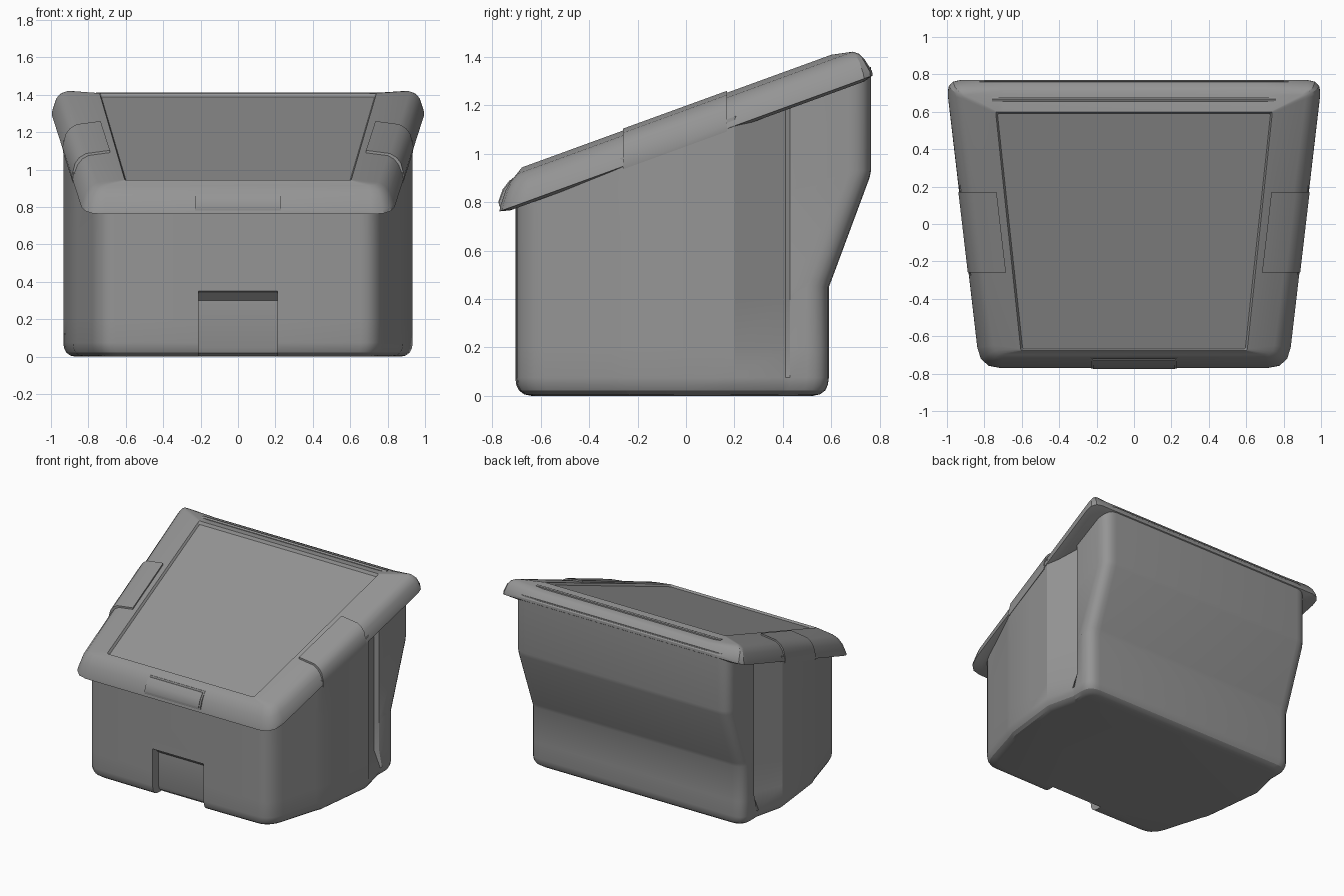
import bpy, bmesh, math
from mathutils import Vector

if "Cube" in bpy.data.objects:
    bpy.data.objects.remove(bpy.data.objects["Cube"])

SLOPE = 0.364                      # lid tilt
GREY = bpy.data.materials.new("dark_grey")
GREY.diffuse_color = (0.30, 0.30, 0.30, 1)
GREY.use_nodes = True
GREY.node_tree.nodes["Principled BSDF"].inputs["Base Color"].default_value = GREY.diffuse_color


def plane(y):
    """Height of the sloping seam between body and lid."""
    return 1.03 + SLOPE * y


def make(name, rings, angle=32):
    """Loft equal-length closed rings and cap both ends."""
    bm = bmesh.new()
    vs = [[bm.verts.new(p) for p in r] for r in rings]
    n = len(vs[0])
    for a, b in zip(vs, vs[1:]):
        for i in range(n):
            j = (i + 1) % n
            bm.faces.new((a[i], a[j], b[j], b[i]))
    bm.faces.new(vs[0][::-1])
    bm.faces.new(vs[-1])
    bmesh.ops.recalc_face_normals(bm, faces=bm.faces)
    me = bpy.data.meshes.new(name)
    bm.to_mesh(me)
    bm.free()
    me.materials.append(GREY)
    ob = bpy.data.objects.new(name, me)
    bpy.context.collection.objects.link(ob)
    smooth(ob, angle)
    return ob


def smooth(ob, angle):
    bpy.ops.object.select_all(action='DESELECT')
    ob.select_set(True)
    bpy.context.view_layer.objects.active = ob
    bpy.ops.object.shade_smooth_by_angle(angle=math.radians(angle))


def corner(p, a, b, ra, rb, n=5):
    """Rounded corner at p between directions towards a and b."""
    p, a, b = Vector(p), Vector(a), Vector(b)
    s = p + (a - p).normalized() * ra
    e = p + (b - p).normalized() * rb
    return [s * (1 - t) ** 2 + p * 2 * t * (1 - t) + e * t * t
            for t in (i / n for i in range(n + 1))]


def trapezoid(xf, xb, yf, yb, rf, rb, h, dip=0.0):
    """Rounded trapezoid h above the seam; the middle of the back edge dips."""
    c = [(-xf, yf), (xf, yf), (xb, yb), (-xb, yb)]
    r = [rf, rf, rb, rb]
    pts = []
    for i in range(4):
        pts += [(p.x, p.y, plane(p.y) + h)
                for p in corner(c[i], c[i - 1], c[(i + 1) % 4], r[i], r[i], 3)]
        if i == 2:
            pts += [(x, yb, plane(yb) + h - dip) for x in (0.70, -0.70)]
    return pts


# Body: sides follow the lid, shallow pockets, back wall flaring outward
half = [(0.22, -0.705)]
half += [tuple(p) for p in corner((0.745, -0.70), (0, -0.70), (0.865, -0.31), 0.09, 0.12)]
half += [(0.86, -0.31), (0.883, -0.25), (0.912, 0.0), (0.934, 0.20), (0.835, 0.41), (0.862, 0.43)]
half += [tuple(p) for p in corner((0.885, 0.59), (0.885, 0), (0, 0.59), 0.09, 0.09)]
outline = half + [(-x, y) for x, y in reversed(half)]


def body_ring(z, inset=0.0, flare=0.0, top=False):
    ring = []
    for x, y in outline:
        if z < 0.15 and 0.4 < y < 0.44:           # pocket fades out near the floor
            x = math.copysign(0.885, x)
        k = 1 - inset / 0.9
        yy = -0.055 + (y + 0.055) * (1 - inset / 0.645)
        zz = z
        if y > 0.45:
            yy += flare
        elif z > 0.2:
            zz = z * min(1, (plane(y) + 0.05) / 1.36)
        if top:
            zz = plane(yy) + 0.05
        ring.append((x * k, yy, zz))
    return ring


F = 0.174
body = make("bin_body", [
    body_ring(0, 0.065), body_ring(0.006, 0.036), body_ring(0.022, 0.015),
    body_ring(0.045, 0.004), body_ring(0.075), body_ring(0.19),
    body_ring(0.45), body_ring(0.48, 0, 0.012), body_ring(0.90, 0, F - 0.006),
    body_ring(0.93, 0, F), body_ring(1.36, 0, F, True)])

# Front grip notch, cut out of the body
prof = [(-0.85, -0.1), (-0.60, -0.1), (-0.60, 0.005), (-0.625, 0.02), (-0.635, 0.05),
        (-0.635, 0.30), (-0.675, 0.34), (-0.72, 0.355), (-0.85, 0.355)]
cutter = make("notch_cutter", [[(x, y, z) for y, z in prof] for x in (-0.21, 0.21)])
cutter.hide_render = True
mod = body.modifiers.new("notch", 'BOOLEAN')
mod.operation = 'DIFFERENCE'
mod.object = cutter
mod.solver = 'EXACT'
bpy.context.view_layer.objects.active = body
bpy.ops.object.modifier_apply(modifier=mod.name)
bpy.data.objects.remove(cutter)
smooth(body, 25)

# Lid: sloping rim with rounded shoulders and a slightly sunken panel
make("lid", [
    trapezoid(0.775, 0.955, -0.725, 0.735, 0.09, 0.08, 0.0),
    trapezoid(0.825, 1.005, -0.77, 0.77, 0.11, 0.08, 0.012),
    trapezoid(0.822, 1.003, -0.768, 0.769, 0.11, 0.08, 0.03),
    trapezoid(0.80, 0.98, -0.745, 0.738, 0.09, 0.05, 0.09),
    trapezoid(0.775, 0.955, -0.722, 0.715, 0.07, 0.035, 0.122, 0.017),
    trapezoid(0.745, 0.92, -0.70, 0.69, 0.05, 0.02, 0.14, 0.022),
    trapezoid(0.605, 0.74, -0.677, 0.60, 0.01, 0.01, 0.16),
    trapezoid(0.595, 0.73, -0.668, 0.59, 0.01, 0.01, 0.143)], 28)

# Side clips wrapping over the rim
clip = [(0.05, 0.0), (0.0, 0.0), (-0.004, 0.03), (0.014, 0.1),
        (0.037, 0.13), (0.072, 0.151), (0.20, 0.168), (0.20, 0.10)]
for s, side in ((-1, "left"), (1, "right")):
    make(side + "_clip", [[(s * (0.915 + 0.117 * y - i), y, plane(y) + h) for i, h in clip]
                          for y in (-0.26, 0.17)], 35)


def frame_strip(name, prof, x):
    return make(name, [[(sx, y, z) for y, z in prof] for sx in (-x, x)])


# Front latch with a raised inner pad
frame_strip("front_latch", [(-0.68, 0.78), (-0.771, 0.782), (-0.773, 0.80),
                            (-0.752, 0.853), (-0.716, 0.90), (-0.68, 0.90)], 0.23)
frame_strip("front_latch_pad", [(-0.68, 0.792), (-0.774, 0.794), (-0.775, 0.803),
                                (-0.757, 0.853), (-0.727, 0.892), (-0.68, 0.892)], 0.218)

# Hinge bead along the back of the lid
frame_strip("hinge_bead", [(y, plane(y) + h) for y, h in
                           ((0.655, 0.11), (0.655, 0.139), (0.667, 0.141), (0.68, 0.133), (0.68, 0.11))], 0.76)
